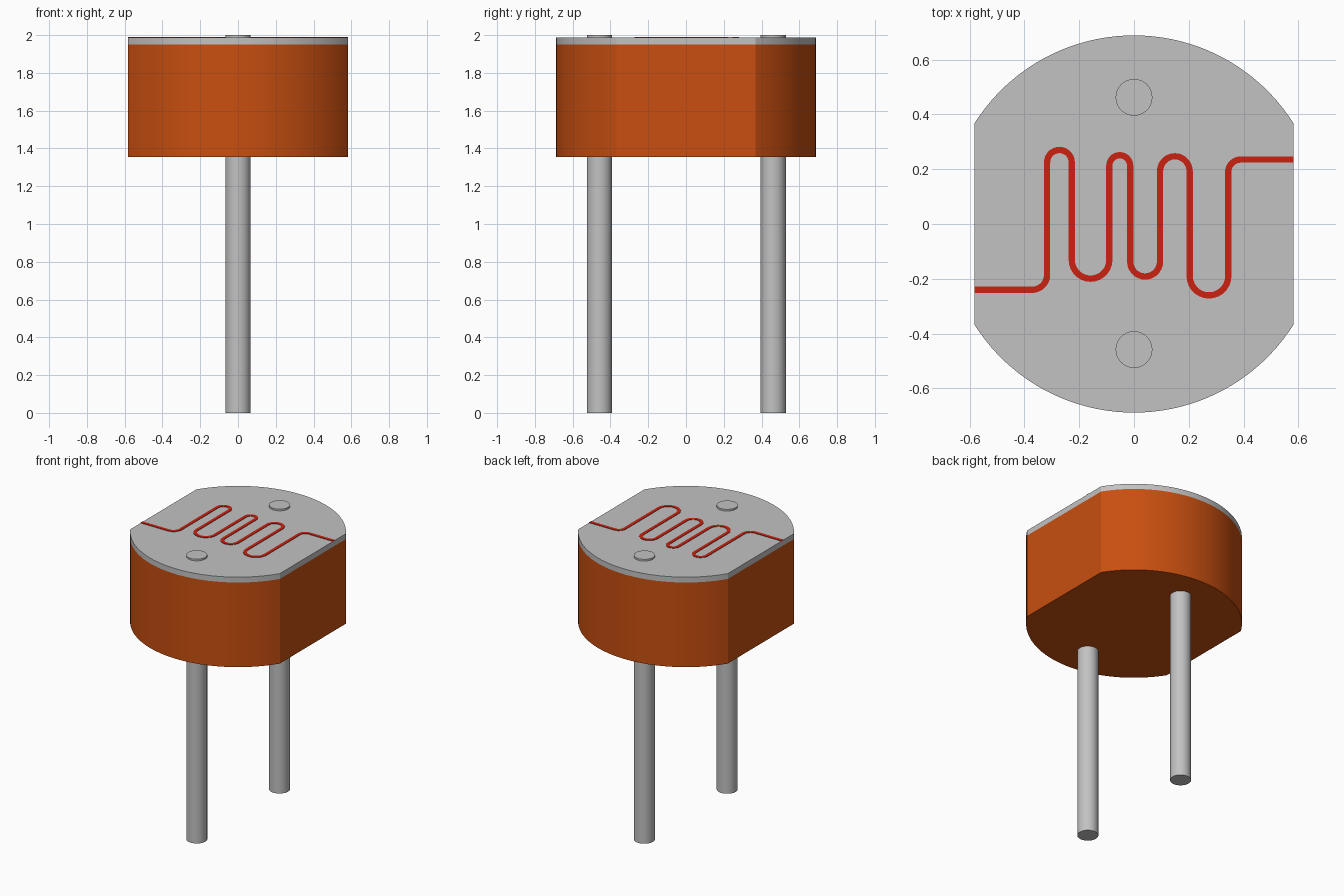
import bpy, bmesh, math

cube = bpy.data.objects.get("Cube")
if cube:
    bpy.data.objects.remove(cube, do_unlink=True)


def material(name, rgb):
    m = bpy.data.materials.new(name)
    m.use_nodes = True
    m.diffuse_color = (*rgb, 1)
    bsdf = next(n for n in m.node_tree.nodes if n.type == 'BSDF_PRINCIPLED')
    bsdf.inputs["Base Color"].default_value = (*rgb, 1)
    return m


orange = material("orange ceramic", (0.58, 0.078, 0.005))
grey = material("light grey", (0.54, 0.54, 0.54))
red = material("red track", (0.60, 0.016, 0.006))

R, FLAT = 0.688, 0.582            # disc radius and half width between the flats
BASE, SEAM, TOP = 1.355, 1.95, 1.988


def finish(name, bm, mat, smooth=True):
    bmesh.ops.recalc_face_normals(bm, faces=bm.faces[:])
    mesh = bpy.data.meshes.new(name)
    bm.to_mesh(mesh)
    bm.free()
    mesh.materials.append(mat)
    ob = bpy.data.objects.new(name, mesh)
    bpy.context.collection.objects.link(ob)
    if smooth:
        bpy.ops.object.select_all(action='DESELECT')
        ob.select_set(True)
        bpy.context.view_layer.objects.active = ob
        bpy.ops.object.shade_smooth_by_angle(angle=math.radians(30))
    return ob


def extrude_up(bm, faces, height):
    geo = bmesh.ops.extrude_face_region(bm, geom=faces)["geom"]
    bmesh.ops.translate(bm, vec=(0, 0, height),
                        verts=[v for v in geo if isinstance(v, bmesh.types.BMVert)])


def prism(name, outline, z0, z1, mat):
    bm = bmesh.new()
    face = bm.faces.new([bm.verts.new((x, y, z0)) for x, y in outline])
    extrude_up(bm, [face], z1 - z0)
    return finish(name, bm, mat)


def arc(cx, cy, r, a0, a1, n=14):
    return [(cx + r * math.cos(math.radians(a0 + (a1 - a0) * i / n)),
             cy + r * math.sin(math.radians(a0 + (a1 - a0) * i / n))) for i in range(n + 1)]


# Disc with two flat sides
cut = math.degrees(math.acos(FLAT / R))
outline = arc(0, 0, R, cut, 180 - cut, 40) + arc(0, 0, R, 180 + cut, 360 - cut, 40)
prism("sensor_body", outline, BASE, SEAM, orange)
prism("top_plate", outline, SEAM, TOP, grey)

# Wire leads running through the body, ending just above the plate
for name, y in (("front_lead", -0.458), ("back_lead", 0.462)):
    prism(name, arc(0, y, 0.067, 0, 360, 40)[:-1], 0, 2.0, grey)

# Serpentine track: straight runs joined by alternating top and bottom bends
path = [(-FLAT, -0.24)] + arc(-0.372, -0.185, 0.055, -90, 0)
bends = [(-0.317, -0.227, 0.225, 1), (-0.227, -0.090, -0.131, -1),
         (-0.090, -0.014, 0.213, 1), (-0.014, 0.095, -0.137, -1),
         (0.095, 0.203, 0.193, 1), (0.203, 0.344, -0.190, -1)]
for x0, x1, y, side in bends:
    path += arc((x0 + x1) / 2, y, (x1 - x0) / 2, 180, 180 - 180 * side)
path += arc(0.389, 0.19, 0.045, 180, 90) + [(FLAT, 0.235)]

bm = bmesh.new()
half, pairs = 0.0115, []
for i, (x, y) in enumerate(path):
    (ax, ay), (bx, by) = path[max(i - 1, 0)], path[min(i + 1, len(path) - 1)]
    d = math.hypot(bx - ax, by - ay)
    nx, ny = -(by - ay) / d * half, (bx - ax) / d * half
    if i in (0, len(path) - 1):
        nx, ny = 0, half          # square ends, flush with the flats
    pairs.append((bm.verts.new((x + nx, y + ny, TOP)), bm.verts.new((x - nx, y - ny, TOP))))
strip = [bm.faces.new((a[0], a[1], b[1], b[0])) for a, b in zip(pairs, pairs[1:])]
extrude_up(bm, strip, 0.003)
finish("resistive_track", bm, red)
